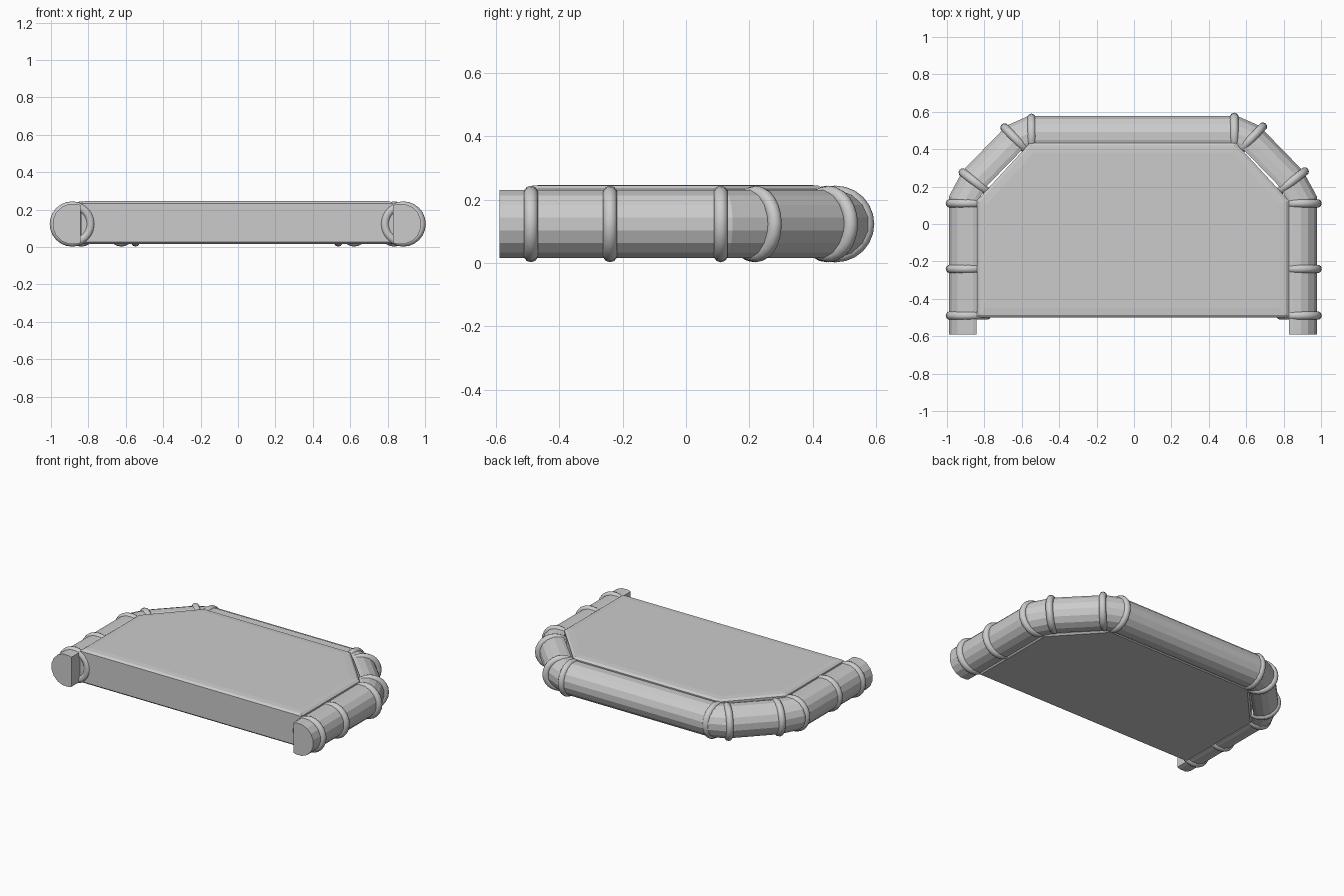
import bpy, bmesh, math
from mathutils import Vector

if "Cube" in bpy.data.objects:
    bpy.data.objects.remove(bpy.data.objects["Cube"])

CX, CZ, R = -0.006, 0.123, 0.109   # mirror line, tube height, tube radius


def make_object(name, bm):
    bmesh.ops.recalc_face_normals(bm, faces=bm.faces)
    mesh = bpy.data.meshes.new(name)
    bm.to_mesh(mesh)
    bm.free()
    obj = bpy.data.objects.new(name, mesh)
    bpy.context.collection.objects.link(obj)
    return obj


def loft(name, rows):
    """Skin a list of equal closed loops and cap both ends."""
    bm = bmesh.new()
    loops = [[bm.verts.new(p) for p in row] for row in rows]
    n = len(loops[0])
    for a, b in zip(loops, loops[1:]):
        for i in range(n):
            j = (i + 1) % n
            bm.faces.new((a[i], a[j], b[j], b[i]))
    bm.faces.new(loops[0])
    bm.faces.new(loops[-1])
    return make_object(name, bm)


def mirrored(half):
    """Half outline on the left, completed on the right."""
    return [(CX - x, y) for x, y in half] + [(CX + x, y) for x, y in reversed(half)]


# Mattress: chamfered outline with a softly domed top edge
def outline(d, z):
    k = d * 0.42
    half = [(0.834 - d, -0.5 + d), (0.834 - d, 0.125 - k), (0.55 - k, 0.433 - d)]
    return [(x, y, z) for x, y in mirrored(half)]


loft("mattress", [outline(0.012, 0.017), outline(0, 0.028), outline(0, 0.233),
                  outline(0.014, 0.244), outline(0.05, 0.247)])

# Bolster: one bent tube, flat on the inner side, swept around the mattress
path = [Vector(p) for p in mirrored([(0.877, -0.59), (0.877, 0.12), (0.823, 0.22),
                                     (0.612, 0.437), (0.535, 0.471)])]
SIDES, CUT = 16, 0.042
cut_angle = math.acos(CUT / R)
profile = [(CUT, math.sin(cut_angle) * R)]
for i in range(SIDES):
    a = math.tau * (i + 0.5) / SIDES
    if cut_angle < a < math.tau - cut_angle:
        profile.append((math.cos(a) * R, math.sin(a) * R))
profile.append((CUT, -math.sin(cut_angle) * R))

rows = []
for i, p in enumerate(path):
    before = (p - path[i - 1]).normalized() if i else None
    after = (path[i + 1] - p).normalized() if i < len(path) - 1 else None
    before, after = before or after, after or before
    t = (before + after).normalized()
    inward = Vector((t.y, -t.x)) / t.dot(before)
    rows.append([(p.x + inward.x * u, p.y + inward.y * u, CZ + v) for u, v in profile])
loft("bolster", rows)


# Cords tied round the bolster
def cord(name, x, y, angle, major=0.098, minor=0.023, n=24, m=10):
    direction = Vector((math.cos(angle), math.sin(angle), 0))
    side = Vector((-direction.y, direction.x, 0))
    bm = bmesh.new()
    grid = []
    for i in range(n):
        a = math.tau * i / n
        radial = side * math.cos(a) + Vector((0, 0, math.sin(a)))
        grid.append([bm.verts.new(Vector((x, y, CZ)) + direction * minor * math.sin(b)
                                  + radial * (major + minor * math.cos(b)))
                     for b in (math.tau * k / m for k in range(m))])
    for i in range(n):
        for k in range(m):
            f = bm.faces.new((grid[i][k], grid[(i + 1) % n][k],
                              grid[(i + 1) % n][(k + 1) % m], grid[i][(k + 1) % m]))
            f.smooth = True
    make_object(name, bm)


ties = [(0.88, -0.49, 90), (0.88, -0.24, 90), (0.88, 0.11, 90),
        (0.832, 0.215, 128), (0.618, 0.445, 136), (0.542, 0.469, 180)]
for i, (x, y, deg) in enumerate(ties):
    cord(f"cord_left_{i + 1}", CX - x, y, math.radians(180 - deg))
    # right-hand cords sit slightly further out
    cord(f"cord_right_{i + 1}", CX + x + (0.009 if i < 5 else 0), y + (0 if i < 3 else 0.005),
         math.radians(deg))
